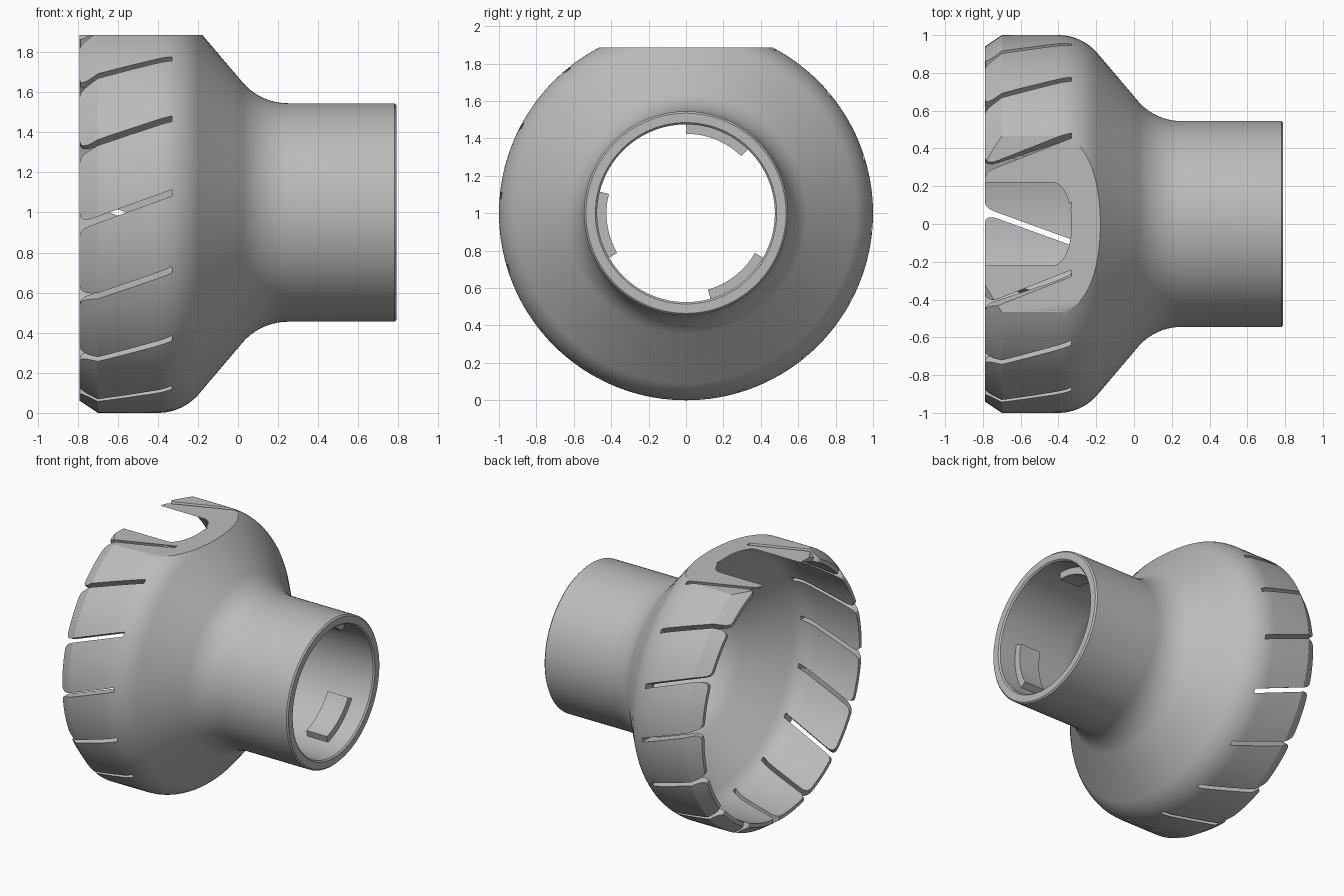
import bpy
import bmesh
from math import sin, cos, radians, pi
from mathutils import Matrix

if "Cube" in bpy.data.objects:
    bpy.data.objects.remove(bpy.data.objects["Cube"], do_unlink=True)

AXIS_Z = 1.0      # height of the turning axis
END = 0.79        # half length along x
SLOTS = 16

grey = bpy.data.materials.new("plain_grey")
grey.use_nodes = True
grey.diffuse_color = (0.5, 0.5, 0.5, 1)
grey.node_tree.nodes["Principled BSDF"].inputs["Base Color"].default_value = (0.5, 0.5, 0.5, 1)


def finish(name, bm):
    bmesh.ops.recalc_face_normals(bm, faces=bm.faces)
    mesh = bpy.data.meshes.new(name)
    bm.to_mesh(mesh)
    bm.free()
    ob = bpy.data.objects.new(name, mesh)
    bpy.context.collection.objects.link(ob)
    mesh.materials.append(grey)
    return ob


def select(ob):
    bpy.ops.object.select_all(action='DESELECT')
    ob.select_set(True)
    bpy.context.view_layer.objects.active = ob


def smooth(ob):
    select(ob)
    bpy.ops.object.shade_smooth_by_angle(angle=radians(28))


def revolve(bm, profile, start, sweep, steps):
    """Turn a closed (x, radius) profile about the x axis; angle 0 is +y, 90 is +z."""
    full = abs(sweep - 2 * pi) < 1e-6
    rings = []
    for i in range(steps if full else steps + 1):
        a = start + sweep * i / steps
        rings.append([bm.verts.new((x, r * cos(a), AXIS_Z + r * sin(a))) for x, r in profile])
    n = len(profile)
    for i in range(steps):
        a, b = rings[i], rings[(i + 1) % len(rings)]
        for j in range(n):
            k = (j + 1) % n
            bm.faces.new((a[j], a[k], b[k], b[j]))
    if not full:
        bm.faces.new(rings[0])
        bm.faces.new(rings[-1])


def arc(cx, cr, radius, a0, a1, n=10):
    return [(cx + radius * cos(radians(a0 + (a1 - a0) * i / n)),
             cr + radius * sin(radians(a0 + (a1 - a0) * i / n))) for i in range(n + 1)]


def cut(ob, cutter):
    cutter.hide_render = True
    mod = ob.modifiers.new("cut", 'BOOLEAN')
    mod.operation = 'DIFFERENCE'
    mod.solver = 'EXACT'
    mod.object = cutter
    select(ob)
    bpy.ops.object.modifier_apply(modifier=mod.name)
    bpy.data.objects.remove(cutter, do_unlink=True)


# Hollow bell and neck, turned in one piece
outer = [(-END, 0.94), (-0.7, 1.0)] + arc(-0.4, 0.73, 0.27, 90, 41)
outer += arc(0.25, 0.845, 0.3, 222, 270)
outer += [(END - 0.01, 0.545), (END, 0.535)]
inner = [(END, 0.485), (END - 0.01, 0.475)] + arc(0.22, 0.845, 0.37, 270, 222)
inner += arc(-0.43, 0.712, 0.2, 41, 90) + [(-END, 0.912)]
bm = bmesh.new()
revolve(bm, outer + inner, 0, 2 * pi, 144)
shell = finish("bell_shell", bm)

# Slanted slots with flared mouths, repeated round the bell rim
slot_shape = [(-0.33, 0.082), (-0.33, 0.114), (-0.72, -0.028), (-0.75, -0.036), (-0.772, -0.034),
              (-0.785, -0.024), (-END, -0.005), (-0.85, -0.005), (-0.85, -0.12),
              (-END, -0.115), (-0.783, -0.095), (-0.765, -0.079), (-0.74, -0.067)]
bm = bmesh.new()
for i in range(SLOTS):
    turn = Matrix.Translation((0, 0, AXIS_Z)) @ Matrix.Rotation(2 * pi * i / SLOTS, 4, 'X')
    near, far = [[bm.verts.new(turn @ Matrix.Translation((u, -r, v)).to_translation())
                  for u, v in slot_shape] for r in (0.75, 1.1)]
    bm.faces.new(near)
    bm.faces.new(far)
    for j in range(len(slot_shape)):
        k = (j + 1) % len(slot_shape)
        bm.faces.new((near[j], near[k], far[k], far[j]))
cut(shell, finish("slot_cutter", bm))

# Flat on top, which opens a window into the bell
bm = bmesh.new()
bmesh.ops.create_cube(bm, size=1, matrix=Matrix.Translation((0, 0, 2.385)) @ Matrix.Diagonal((3, 3, 1, 1)))
cut(shell, finish("top_cutter", bm))
smooth(shell)

# Three locking lugs inside the neck
for i in range(3):
    bm = bmesh.new()
    revolve(bm, [(0.48, 0.48), (0.48, 0.425), (0.65, 0.425), (0.65, 0.48)],
            radians(46 + 120 * i), radians(44), 16)
    smooth(finish(f"neck_lug_{i + 1}", bm))
